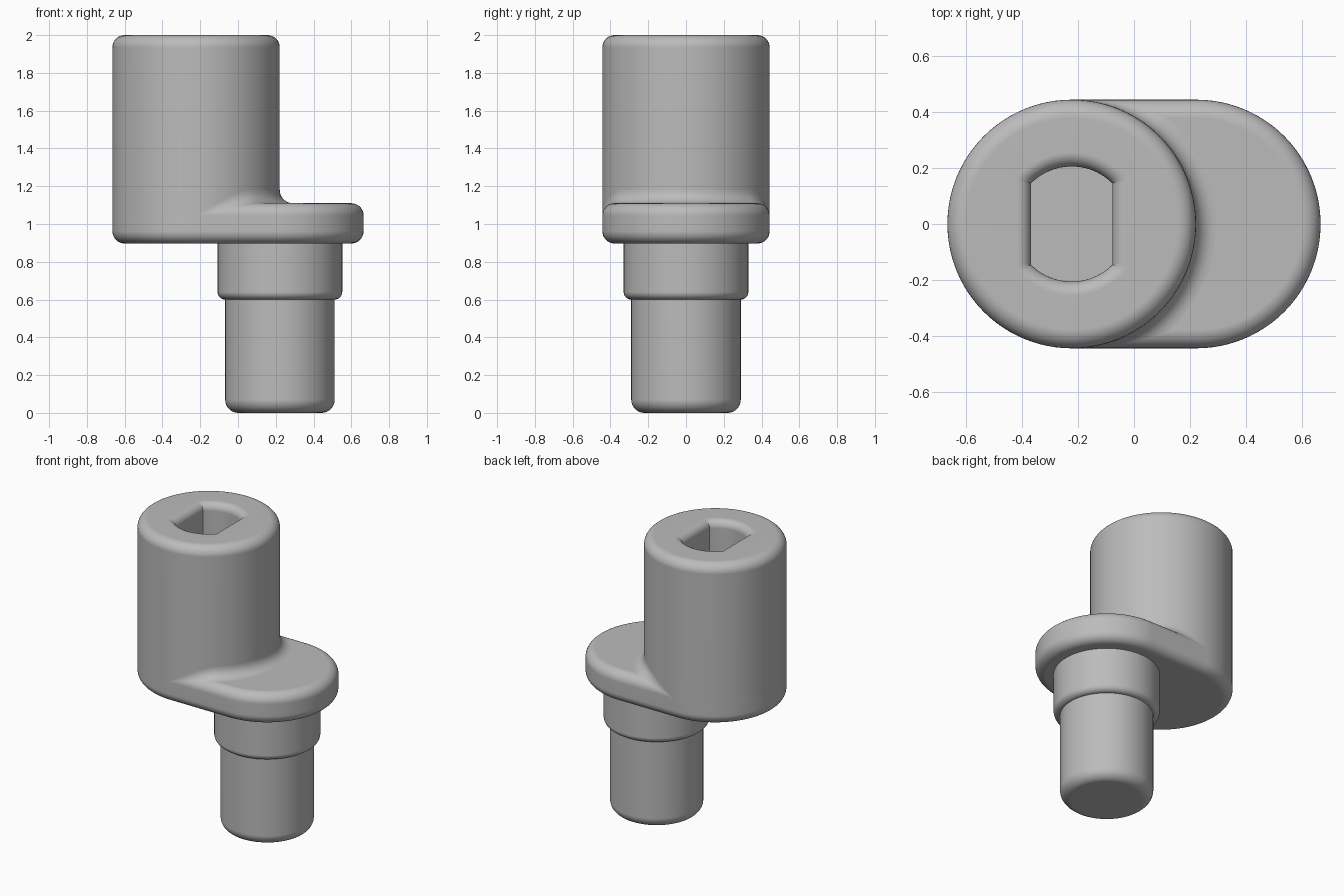
import bpy
from math import sin, cos, pi, radians, sqrt, acos
from mathutils import Vector

if "Cube" in bpy.data.objects:
    bpy.data.objects.remove(bpy.data.objects["Cube"], do_unlink=True)

SEG = 96          # points around each loop
STEPS = 8         # steps in each rounded edge
R = 0.443         # radius of socket and plate ends
AXIS = 0.222      # socket sits at -AXIS, pin at +AXIS
ROUND = 0.065     # edge rounding
BOTTOM, TOP = 0.897, 1.11   # plate faces
FILLET = 0.07

steel = bpy.data.materials.new("plain grey")
grey = (0.5, 0.5, 0.5, 1)
steel.diffuse_color = grey
steel.use_nodes = True
steel.node_tree.nodes["Principled BSDF"].inputs["Base Color"].default_value = grey


def make(name, verts, faces):
    mesh = bpy.data.meshes.new(name)
    mesh.from_pydata(verts, [], faces)
    mesh.materials.append(steel)
    ob = bpy.data.objects.new(name, mesh)
    bpy.context.collection.objects.link(ob)
    bpy.ops.object.select_all(action='DESELECT')
    ob.select_set(True)
    bpy.context.view_layer.objects.active = ob
    bpy.ops.object.shade_smooth_by_angle(angle=radians(30))
    weighted = ob.modifiers.new("even shading", 'WEIGHTED_NORMAL')
    weighted.keep_sharp = True
    return ob


def loft(name, loops, cap_start=True, cap_end=True):
    """Skin a list of equal, counter-clockwise loops."""
    n = len(loops[0])
    verts = [p for loop in loops for p in loop]
    faces = [(i * n + j, i * n + (j + 1) % n, (i + 1) * n + (j + 1) % n, (i + 1) * n + j)
             for i in range(len(loops) - 1) for j in range(n)]
    if cap_start:
        faces.append(tuple(reversed(range(n))))
    if cap_end:
        faces.append(tuple(range(len(verts) - n, len(verts))))
    return make(name, verts, faces)


def angles():
    return [-pi / 4 + 2 * pi * i / SEG for i in range(SEG)]


def circle(x, r, z):
    return [(x + r * cos(a), r * sin(a), z) for a in angles()]


def stadium(r, z):
    right = [-pi / 2 + pi * i / (SEG // 2) for i in range(SEG // 2 + 1)]
    half = [(AXIS + r * cos(a), r * sin(a), z) for a in right]
    return half + [(-x, -y, z) for x, y, z in half]


def slot(grow, z):
    """Round hole with two flats, widened by grow."""
    w, r, q = 0.145 + grow, 0.205 + grow, SEG // 4
    corner = acos(w / r)
    y = r * sin(corner)
    half = [(w, -y + 2 * y * i / q) for i in range(q)]
    for i in range(q):
        a = corner + (pi - 2 * corner) * i / q
        half.append((r * cos(a), r * sin(a)))
    return [(s * x - AXIS, s * y, z) for s in (1, -1) for x, y in half]


def quarter(r):
    return [(r * sin(t), r * cos(t)) for t in (pi / 2 * i / STEPS for i in range(STEPS + 1))]


# Plate with rounded edges, top and bottom
low = [stadium(R - ROUND + a, BOTTOM + ROUND - b) for a, b in quarter(ROUND)]
high = [stadium(R - ROUND + b, TOP - ROUND + a) for a, b in quarter(ROUND)]
loft("plate", low + high)

# Socket: wall, rounded top, rounded rim and blind double-flat hole
rim = 0.05
loops = [circle(-AXIS, R, TOP - ROUND)]
loops += [circle(-AXIS, R - ROUND + b, 2 - ROUND + a) for a, b in quarter(ROUND)]
loops += [slot(rim - a, 2 - rim + b) for a, b in quarter(rim)]
loops.append(slot(0, 1.3))
loft("socket", loops, cap_start=False)

# Stepped pin
pin_r, pin_round, step = 0.29, 0.07, 0.04
loops = [circle(AXIS, pin_r - pin_round + a, pin_round - b) for a, b in quarter(pin_round)]
loops += [circle(AXIS, pin_r + a, 0.6 + step - b) for a, b in quarter(step)]
loops.append(circle(AXIS, pin_r + step, BOTTOM + 0.03))
loft("stepped_pin", loops)

# Fillet between socket and plate: a ball rolled along both, fading out at the sides
verts, rows = [], 90
for i in range(rows + 1):
    t = radians(-89 + 178 * i / rows)
    x, y = (R + FILLET) * cos(t), (R + FILLET) * sin(t)
    over = max(0, abs(y) - (R - ROUND))
    rise = sqrt((ROUND + FILLET) ** 2 - over ** 2)
    centre = Vector((x - AXIS, y, TOP - ROUND + rise))
    to_wall = Vector((-cos(t), -sin(t), 0))
    to_plate = Vector((0, -over if y > 0 else over, -rise)).normalized()
    for j in range(STEPS + 1):
        verts.append(centre + FILLET * to_wall.slerp(to_plate, j / STEPS)
                     if hasattr(to_wall, "slerp") else centre)
n = STEPS + 1
make("fillet", verts, [(i * n + j, i * n + j + 1, (i + 1) * n + j + 1, (i + 1) * n + j)
                       for i in range(rows) for j in range(STEPS)])
